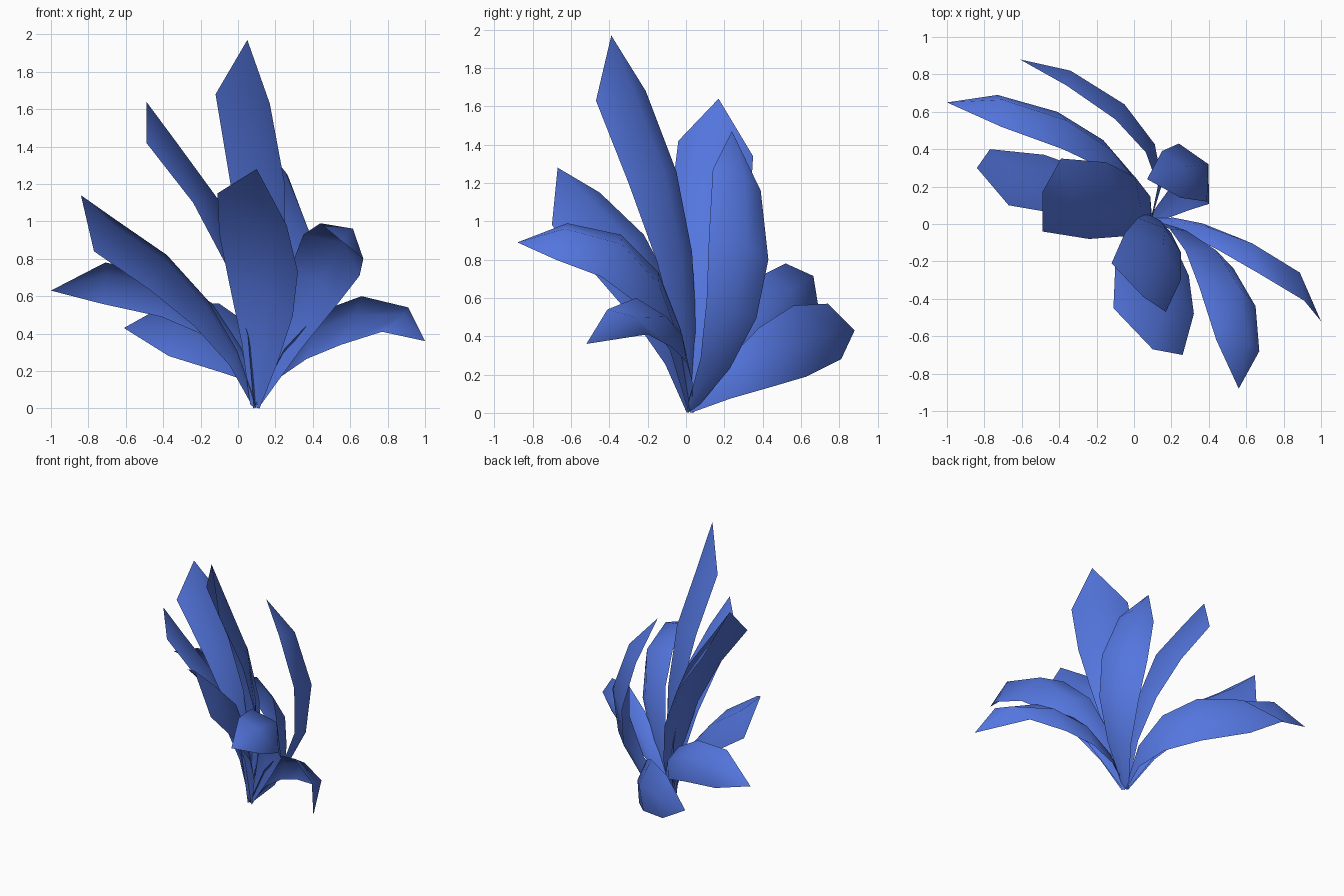
import bpy
from mathutils import Vector

if "Cube" in bpy.data.objects:
    bpy.data.objects.remove(bpy.data.objects["Cube"])

BASE = Vector((0.09, 0.02, 0.01))
NARROW = (1.0, 0.75, 0.88, 1.0, 1.0)    # slimmer towards the stalk
RIDGE = (0.2, 0.45, 0.75, 1.0, 1.1)     # midrib flattens towards the stalk

blue = bpy.data.materials.new("leaf blue")
blue.diffuse_color = (0.088, 0.18, 0.73, 1)
blue.use_nodes = True
blue.node_tree.nodes["Principled BSDF"].inputs["Base Color"].default_value = blue.diffuse_color


def leaf(name, tip, upper, shoulder, bulge=0.22):
    """Arched blade: tip, then left/right edge points of its two outermost rows;
    the rows nearer the root follow a parabola through those and the root."""
    tip = Vector(tip)
    rows = []
    for side in range(2):
        far, near = Vector(upper[side]), Vector(shoulder[side])
        root = BASE + (near - (Vector(shoulder[0]) + Vector(shoulder[1])) / 2) * 0.12
        f, n = far - root, near - root
        b = f / 4 - n / 3
        a = n / 3 - 3 * b
        rows.append([root + a * t + b * t * t for t in range(5)])
    left, right = rows
    mids = [(l + r) / 2 for l, r in zip(left, right)] + [tip]
    for i, s in enumerate(NARROW):
        left[i] = mids[i].lerp(left[i], s)
        right[i] = mids[i].lerp(right[i], s)
    # which way the blade arches, so the midrib is raised on the convex side
    chord = (tip - BASE).normalized()
    arch = (mids[3] - BASE) - chord * (mids[3] - BASE).dot(chord)
    flip = (right[3] - left[3]).cross(mids[4] - mids[2]).dot(arch) < 0
    verts, faces = [], []
    for i in range(5):
        along = mids[i + 1] - mids[max(i - 1, 0)]
        across = right[i] - left[i]
        n = across.cross(along).normalized() * (-1 if flip else 1)
        verts += [left[i], mids[i] + n * across.length * bulge * RIDGE[i], right[i]]
    for v in verts:
        v.z = max(v.z, 0.0)
    verts.append(tip)
    for i in range(4):
        for j in range(2):
            k = 3 * i + j
            faces.append((k, k + 1, k + 4, k + 3))
    faces += [(12, 13, 15), (13, 14, 15)]
    if flip:
        faces = [f[::-1] for f in faces]
    me = bpy.data.meshes.new(name)
    me.from_pydata(verts, [], faces)
    me.materials.append(blue)
    me.shade_smooth()
    ob = bpy.data.objects.new(name, me)
    bpy.context.collection.objects.link(ob)


# low leaves at the back left
leaf("leaf_back_low", (-0.61, 0.88, 0.43),
     [(-0.36, 0.74, 0.57), (-0.37, 0.81, 0.28)],
     [(-0.10, 0.56, 0.56), (-0.08, 0.63, 0.19)], 0.16)
leaf("leaf_left_low", (-1.0, 0.65, 0.63),
     [(-0.71, 0.52, 0.78), (-0.73, 0.69, 0.56)],
     [(-0.38, 0.40, 0.72), (-0.41, 0.60, 0.49)], 0.25)
# middle and tall leaves on the left
leaf("leaf_left_middle", (-0.84, 0.30, 1.14),
     [(-0.67, 0.10, 1.02), (-0.77, 0.40, 0.84)],
     [(-0.38, 0.05, 0.82), (-0.48, 0.37, 0.64)])
leaf("leaf_left_tall", (-0.49, 0.17, 1.64),
     [(-0.49, -0.04, 1.42), (-0.39, 0.35, 1.34)],
     [(-0.24, -0.08, 1.10), (-0.15, 0.33, 1.00)], 0.26)
# leaf curling inward at the back
leaf("leaf_back_curled", (0.07, 0.24, 1.47),
     [(0.15, 0.39, 1.16), (0.25, 0.14, 1.27)],
     [(0.24, 0.43, 0.80), (0.39, 0.12, 0.92)], 0.26)
# tallest leaf and the broad front leaf
leaf("leaf_tallest", (0.05, -0.39, 1.97),
     [(-0.12, -0.21, 1.68), (0.17, -0.47, 1.63)],
     [(-0.05, -0.05, 1.26), (0.25, -0.30, 1.20)])
leaf("leaf_front_broad", (0.10, -0.67, 1.28),
     [(-0.11, -0.45, 1.15), (0.26, -0.70, 0.98)],
     [(-0.10, -0.22, 0.93), (0.32, -0.48, 0.73)])
# drooping leaves on the right
leaf("leaf_front_right", (0.56, -0.88, 0.89),
     [(0.44, -0.62, 0.99), (0.67, -0.68, 0.80)],
     [(0.35, -0.34, 0.93), (0.65, -0.44, 0.71)], 0.27)
leaf("leaf_right_low", (1.0, -0.52, 0.36),
     [(0.91, -0.41, 0.54), (0.77, -0.20, 0.41)],
     [(0.66, -0.26, 0.60), (0.55, -0.07, 0.34)])
